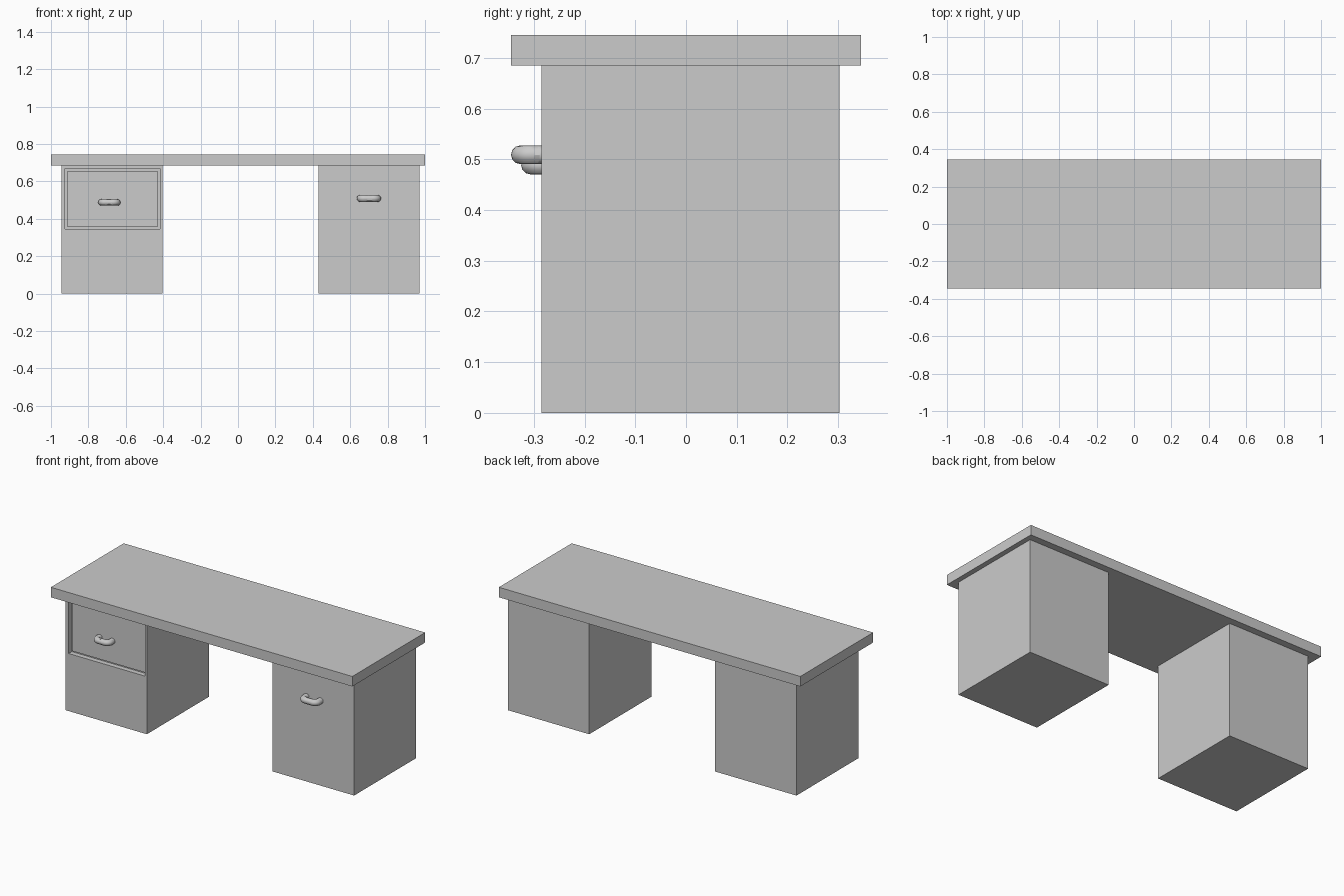
import bpy, bmesh
from mathutils import Vector

if "Cube" in bpy.data.objects:
    bpy.data.objects.remove(bpy.data.objects["Cube"])


def box(name, x0, x1, y0, y1, z0, z1):
    bm = bmesh.new()
    bmesh.ops.create_cube(bm, size=1)
    for v in bm.verts:
        v.co = Vector((x0 if v.co.x < 0 else x1, y0 if v.co.y < 0 else y1, z0 if v.co.z < 0 else z1))
    me = bpy.data.meshes.new(name)
    bm.to_mesh(me)
    bm.free()
    ob = bpy.data.objects.new(name, me)
    bpy.context.collection.objects.link(ob)
    return ob


def handle(name, x, z, half, y_face, y_out, r):
    # rounded U-shaped pull swept along a bezier path
    cu = bpy.data.curves.new(name, 'CURVE')
    cu.dimensions = '3D'
    cu.bevel_depth = r
    cu.bevel_resolution = 4
    cu.resolution_u = 8
    cu.use_fill_caps = True
    h, yo = half - r, y_out + r
    c = 0.022                      # corner radius
    k = c * 0.55
    pts = [((-h, y_face), (0, -.005)), ((-h, yo + c), (0, -k)), ((-h + c, yo), (k, 0)),
           ((h - c, yo), (k, 0)), ((h, yo + c), (0, k)), ((h, y_face), (0, .005))]
    sp = cu.splines.new('BEZIER')
    sp.bezier_points.add(len(pts) - 1)
    for bp, ((px, py), (tx, ty)) in zip(sp.bezier_points, pts):
        p, t = Vector((x + px, py, z)), Vector((tx, ty, 0))
        bp.handle_left_type = bp.handle_right_type = 'FREE'
        bp.co, bp.handle_left, bp.handle_right = p, p - t, p + t
    ob = bpy.data.objects.new(name, cu)
    bpy.context.collection.objects.link(ob)
    bpy.ops.object.select_all(action='DESELECT')
    ob.select_set(True)
    bpy.context.view_layer.objects.active = ob
    bpy.ops.object.convert(target='MESH')
    bpy.ops.object.shade_smooth_by_angle()


# desk top and pedestals
box("desk_top", -1, 1, -.345, .345, .685, .745)
left = box("left_pedestal", -.945, -.405, -.285, .303, 0, .685)
box("right_pedestal", .43, .97, -.285, .303, 0, .685)

# drawer opening cut in the left pedestal, with the drawer front set inside it
cutter = box("drawer_cutter", -.924, -.416, -.4, -.255, .345, .669)
cutter.hide_render = True
cutter.hide_viewport = True
mod = left.modifiers.new("drawer_opening", 'BOOLEAN')
mod.object = cutter
mod.solver = 'EXACT'
box("drawer_front", -.912, -.43, -.268, -.25, .357, .656)

# pulls
handle("drawer_handle", -.688, .488, .06, -.262, -.325, .0175)
handle("door_handle", .70, .509, .065, -.28, -.345, .0185)
